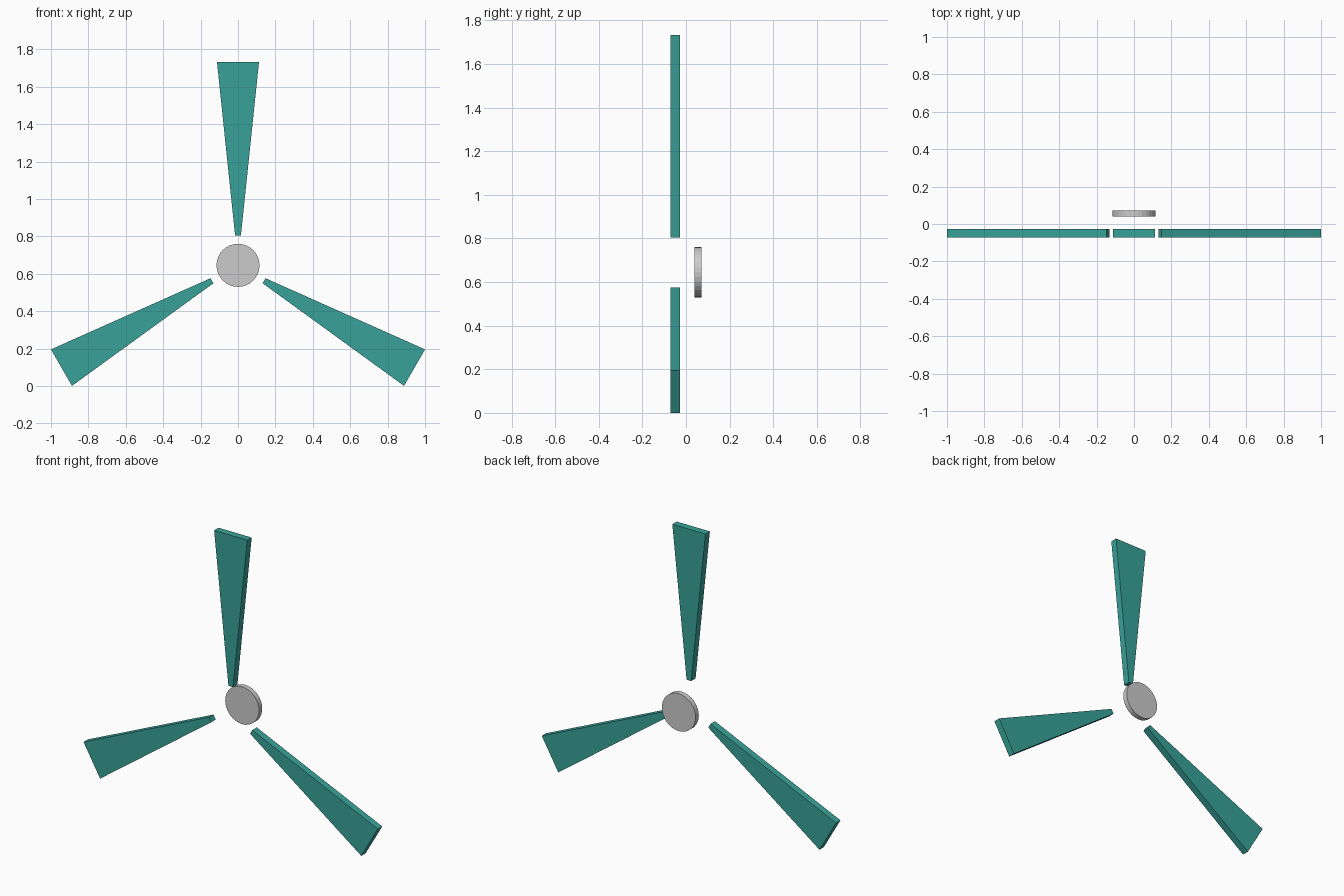
import bpy, bmesh
from math import radians
from mathutils import Matrix, Vector

if "Cube" in bpy.data.objects:
    bpy.data.objects.remove(bpy.data.objects["Cube"])

CENTRE_Z = 0.643
teal = bpy.data.materials.new("teal")
teal.diffuse_color = (0.04, 0.36, 0.32, 1)
teal.use_nodes = True
teal.node_tree.nodes["Principled BSDF"].inputs["Base Color"].default_value = teal.diffuse_color


def make_object(name, bm, material=None):
    bmesh.ops.recalc_face_normals(bm, faces=bm.faces)
    mesh = bpy.data.meshes.new(name)
    bm.to_mesh(mesh)
    bm.free()
    if material:
        mesh.materials.append(material)
    obj = bpy.data.objects.new(name, mesh)
    bpy.context.collection.objects.link(obj)
    return obj


def make_blade(name, angle):
    # Tapered flat plate: narrow at the root, wide at the tip
    bm = bmesh.new()
    profile = [(-0.0155, 0.161), (0.0155, 0.161), (0.1125, 1.09), (-0.1125, 1.09)]
    face = bm.faces.new([bm.verts.new((x, -0.071, z)) for x, z in profile])
    ext = bmesh.ops.extrude_face_region(bm, geom=[face])
    verts = [v for v in ext["geom"] if isinstance(v, bmesh.types.BMVert)]
    bmesh.ops.translate(bm, verts=verts, vec=Vector((0, 0.043, 0)))
    obj = make_object(name, bm, teal)
    obj.location.z = CENTRE_Z
    obj.rotation_euler.y = angle
    return obj


# Three blades around the hub axis
for name, deg in (("blade_top", 0), ("blade_right", 120), ("blade_left", 240)):
    make_blade(name, radians(deg))

# Thin hub disc behind the blades
bm = bmesh.new()
bmesh.ops.create_cone(bm, cap_ends=True, segments=32, radius1=0.115, radius2=0.115,
                      depth=0.031, matrix=Matrix.Rotation(radians(90), 4, 'X'))
hub = make_object("hub_disc", bm)
hub.location = (0, 0.0555, CENTRE_Z + 0.002)
